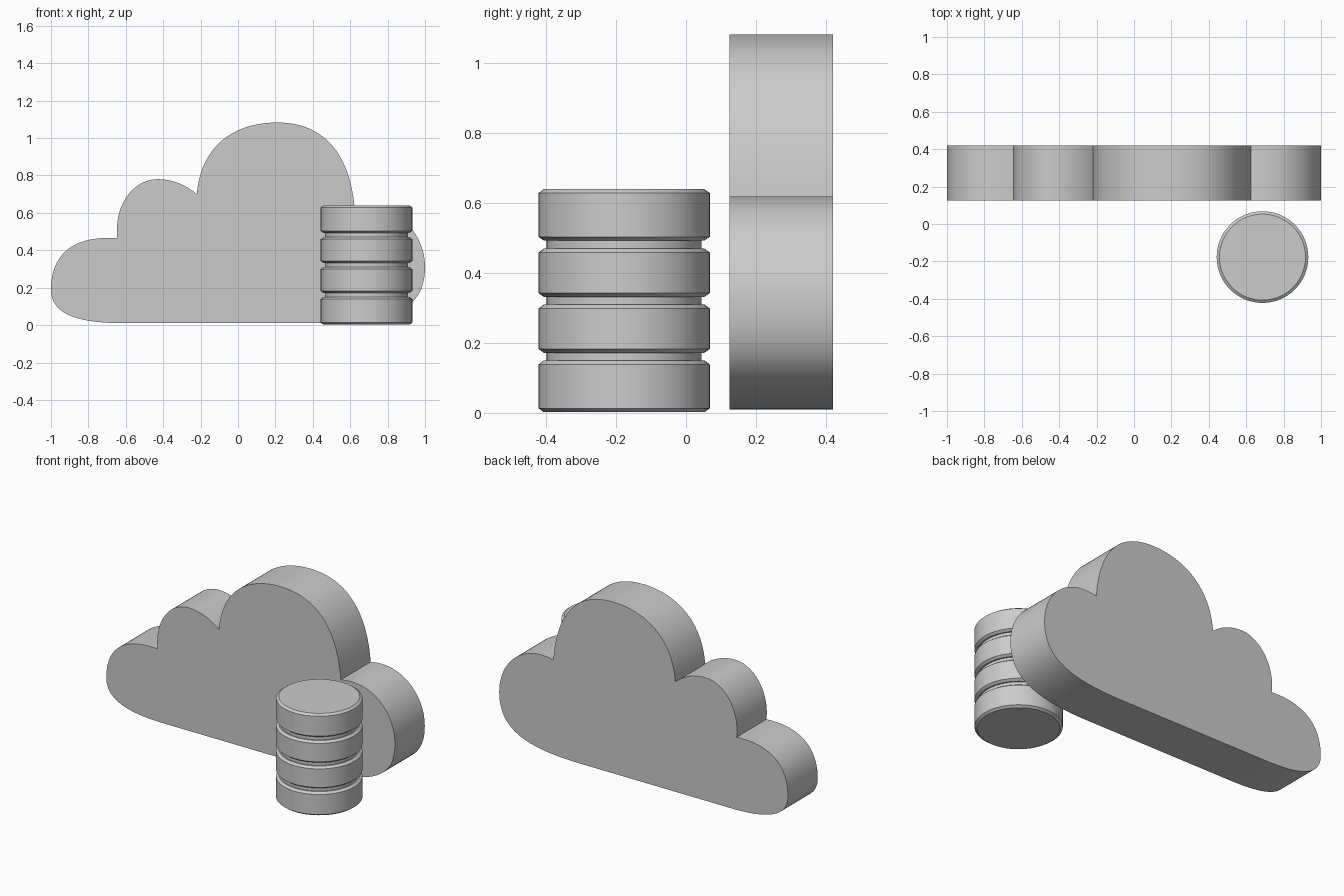
import bpy, bmesh, math
from mathutils import Vector
from mathutils.geometry import interpolate_bezier

if "Cube" in bpy.data.objects:
    bpy.data.objects.remove(bpy.data.objects["Cube"])


def finish(name, bm):
    bmesh.ops.remove_doubles(bm, verts=bm.verts, dist=1e-5)
    bmesh.ops.recalc_face_normals(bm, faces=bm.faces)
    mesh = bpy.data.meshes.new(name)
    bm.to_mesh(mesh)
    bm.free()
    obj = bpy.data.objects.new(name, mesh)
    bpy.context.collection.objects.link(obj)
    bpy.ops.object.select_all(action='DESELECT')
    obj.select_set(True)
    bpy.context.view_layer.objects.active = obj
    bpy.ops.object.shade_smooth_by_angle(angle=math.radians(25))
    return obj


# Cloud: bezier outline in XZ (handle, handle, end point), extruded in depth
START = (-1, .19)
SEGMENTS = [
    ((-1, .38), (-.88, .48), (-.645, .465)),      # left lobe
    ((-.665, .64), (-.56, .78), (-.43, .78)),     # second lobe
    ((-.35, .78), (-.28, .75), (-.22, .70)),
    ((-.20, .95), (-.03, 1.083), (.21, 1.083)),   # tall lobe
    ((.45, 1.083), (.60, .93), (.625, .61)),
    ((.84, .66), (1, .50), (1, .31)),             # right lobe
    ((1, .09), (.84, .01), (.44, .01)),           # underside
    ((.1, .01), (-.26, .01), (-.6, .01)),
    ((-.84, .01), (-1, .05), START),
]
FRONT, BACK = .125, .42
outline, p = [], START
for h1, h2, q in SEGMENTS:
    pts = [Vector((a[0], 0, a[1])) for a in (p, h1, h2, q)]
    outline += interpolate_bezier(*pts, 25)[:-1]
    p = q
bm = bmesh.new()
face = bm.faces.new([bm.verts.new((v.x, FRONT, v.z)) for v in outline])
ext = bmesh.ops.extrude_face_region(bm, geom=[face], use_keep_orig=True)
moved = [g for g in ext['geom'] if isinstance(g, bmesh.types.BMVert)]
bmesh.ops.translate(bm, verts=moved, vec=(0, BACK - FRONT, 0))
finish('cloud', bm)

# Disc stack: chamfered discs joined by narrow necks, spun round the axis
R, NECK, CW, CH = .245, .222, .015, .011
profile = [(0, .002)]
discs = [(.002, .15), (.172, .31), (.332, .47), (.493, .64)]
for i, (z0, z1) in enumerate(discs):
    if i:
        profile.append((NECK, z0))
    profile += [(R - CW, z0), (R, z0 + CH), (R, z1 - CH), (R - CW, z1)]
    if i < len(discs) - 1:
        profile.append((NECK, z1))
profile.append((0, .64))
bm = bmesh.new()
verts = [bm.verts.new((r, 0, z)) for r, z in profile]
edges = [bm.edges.new(pair) for pair in zip(verts, verts[1:])]
bmesh.ops.spin(bm, geom=verts + edges, cent=(0, 0, 0), axis=(0, 0, 1),
               angle=math.tau, steps=64)
stack = finish('disc_stack', bm)
stack.location = (.687, -.177, 0)
